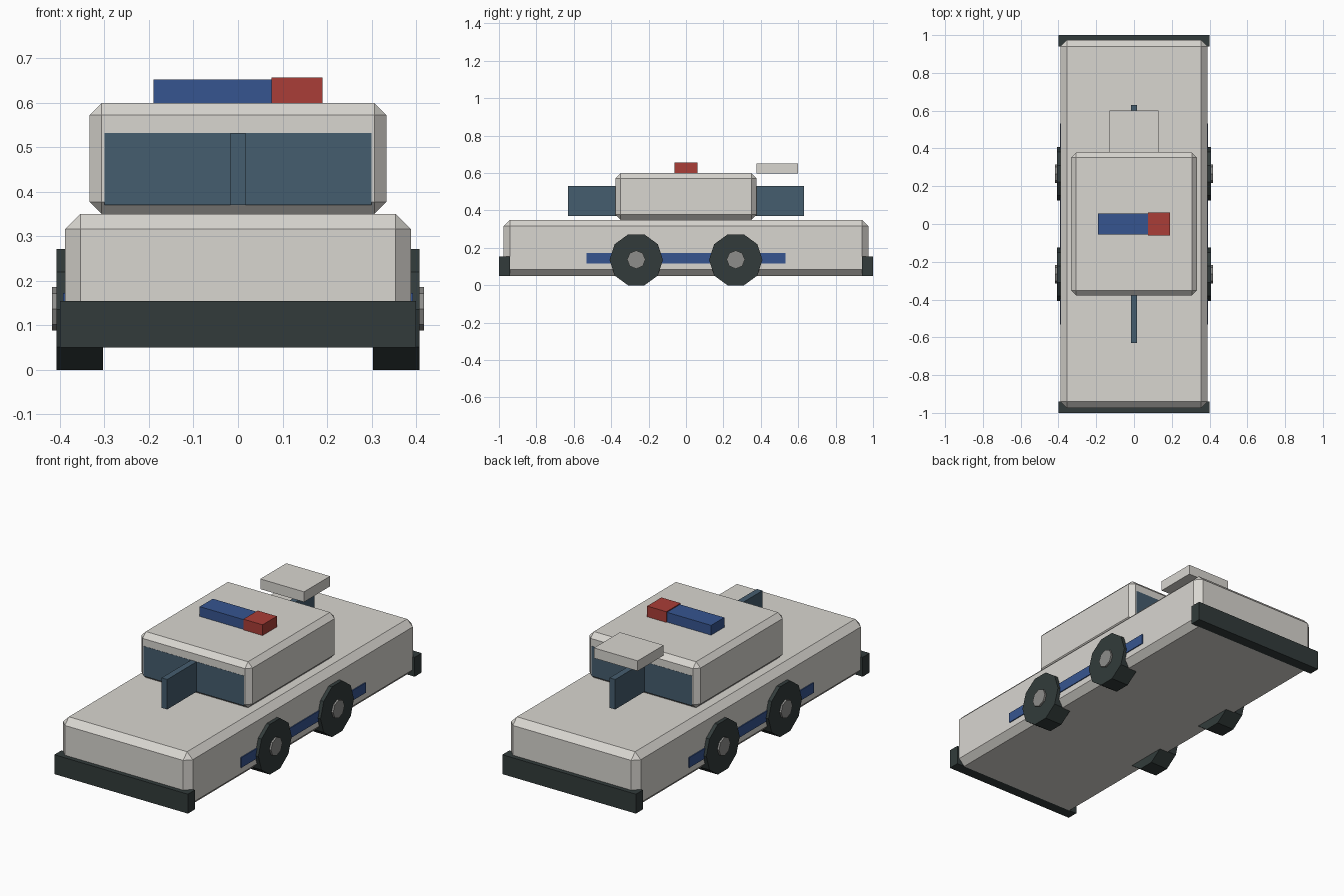
import bpy
import math

if "Cube" in bpy.data.objects:
    bpy.data.objects.remove(bpy.data.objects["Cube"], do_unlink=True)


def material(name, rgb, roughness=0.6):
    mat = bpy.data.materials.new(name)
    mat.use_nodes = True
    mat.diffuse_color = (*rgb, 1)
    shader = mat.node_tree.nodes["Principled BSDF"]
    shader.inputs["Base Color"].default_value = (*rgb, 1)
    shader.inputs["Roughness"].default_value = roughness
    return mat


paint = material("off white paint", (0.69, 0.67, 0.63))
rubber = material("dark rubber", (0.032, 0.044, 0.043))
glass = material("blue grey glass", (0.060, 0.109, 0.156))
blue = material("blue", (0.037, 0.091, 0.28))
red = material("red", (0.40, 0.048, 0.038))
metal = material("hub grey", (0.27, 0.27, 0.26))


def box(name, mat, x, y, z, chamfer=0):
    """Box from (low, high) ranges, with optional chamfered edges."""
    ranges = (x, y, z)
    bpy.ops.mesh.primitive_cube_add(size=1, location=[(a + b) / 2 for a, b in ranges])
    obj = bpy.context.object
    obj.name = name
    obj.scale = [b - a for a, b in ranges]
    bpy.ops.object.transform_apply(location=False, rotation=False, scale=True)
    obj.data.materials.append(mat)
    if chamfer:
        bevel = obj.modifiers.new("chamfer", "BEVEL")
        bevel.width = chamfer
        bevel.segments = 1
    return obj


def disc(name, mat, sides, radius, x, y, z, turn=0):
    """Faceted cylinder lying along x; turn rotates its facets."""
    bpy.ops.mesh.primitive_cylinder_add(
        vertices=sides, radius=radius, depth=x[1] - x[0],
        location=((x[0] + x[1]) / 2, y, z), rotation=(0, math.pi / 2, 0))
    obj = bpy.context.object
    obj.name = name
    for vert in obj.data.vertices:
        px, py = vert.co.x, vert.co.y
        vert.co.x = px * math.cos(turn) - py * math.sin(turn)
        vert.co.y = px * math.sin(turn) + py * math.cos(turn)
    obj.data.materials.append(mat)
    return obj


def span(a, b, side):
    """Range between a and b, mirrored when side is -1."""
    return tuple(sorted((a * side, b * side)))


# Body and cabin
box("body", paint, (-0.388, 0.388), (-0.975, 0.975), (0.05, 0.35), 0.034)
box("cabin", paint, (-0.333, 0.333), (-0.378, 0.378), (0.35, 0.599), 0.027)

# Roof lights and rear raised panel
box("roof_light_blue", blue, (-0.19, 0.08), (-0.056, 0.056), (0.598, 0.652))
box("roof_light_red", red, (0.075, 0.19), (-0.061, 0.061), (0.598, 0.657))
box("rear_panel", paint, (-0.131, 0.131), (0.378, 0.6), (0.597, 0.652))

# Parts repeated at front and rear
for end, side in (("front", -1), ("rear", 1)):
    box(end + "_bumper", rubber, (-0.4, 0.4), span(0.94, 1.0, side), (0.05, 0.155))
    box(end + "_window", glass, (-0.3, 0.3), span(0.37, 0.379, side), (0.37, 0.532))
    box(end + "_centre_fin", glass, (-0.017, 0.017), span(0.36, 0.63, side), (0.37, 0.532))

# Parts repeated on both sides
for name, side in (("left", 1), ("right", -1)):
    box(name + "_stripe", blue, span(0.384, 0.393, side), (-0.533, 0.533), (0.117, 0.172))
    for end, y in (("front", -0.266), ("rear", 0.266)):
        # Vertices point along y so each tyre rests on a flat facet
        disc(f"{end}_{name}_tyre", rubber, 10, 0.1427,
             span(0.303, 0.408, side), y, 0.1357, 0)
        disc(f"{end}_{name}_hub", metal, 8, 0.049,
             span(0.39, 0.418, side), y, 0.137)
